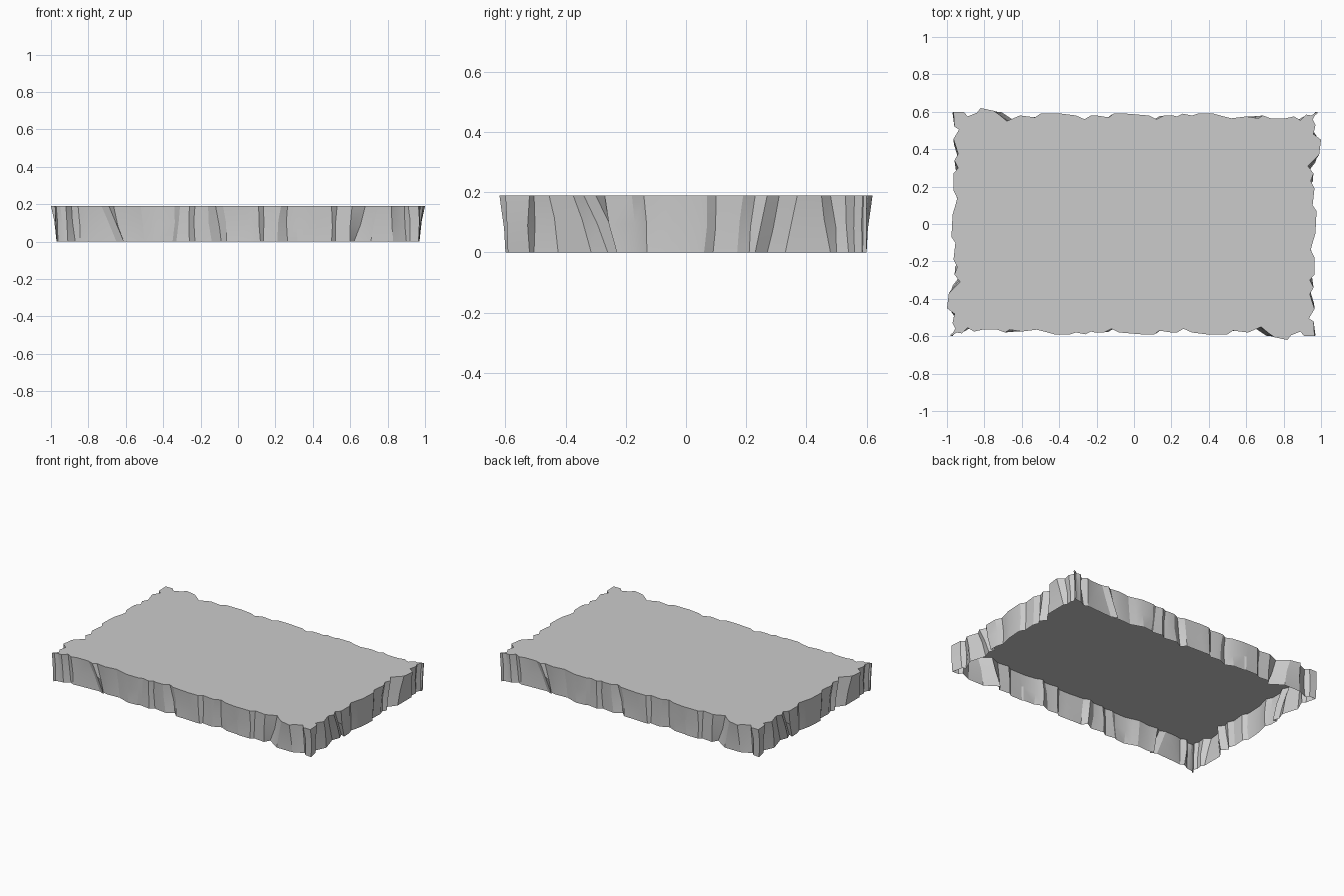
import bpy
import bmesh
import math
import random
from mathutils import Vector

default_cube = bpy.data.objects.get("Cube")
if default_cube:
    bpy.data.objects.remove(default_cube, do_unlink=True)

HEIGHT = 0.19
rng = random.Random(4)

# Rim points in hundredths: x, y, and how far the crack leans sideways at the foot
FRONT_RIM = [
    (-98, -59, 1), (-95, -58, 1), (-92, -58.5, 1), (-89, -55.5, 2), (-85.5, -57.5, 1),
    (-81, -56.5, 2), (-73, -56.5, 8), (-69, -58, 8), (-66.5, -56.5, 4), (-60, -57.5, 1),
    (-52, -56.5, 2), (-48, -57.5, 2), (-42.5, -59, 1), (-34, -59, -1), (-31, -58, -2),
    (-26, -59, 0), (-23, -57.5, 0), (-21, -58, 2), (-16, -58, 2), (-12, -56, 3),
    (-8, -58, 2), (4, -59, 3), (8, -59, 2), (11, -59, 1), (13.5, -57, 0),
    (20, -58, -2), (23, -58, -2), (26.5, -56, 0), (31, -58, 1), (39, -59, 1),
    (43, -59, -2), (50, -59, 0), (53, -57, -1), (61, -58, -1), (68, -55, -6),
    (71.5, -58, -5), (75, -60.5, -4), (82, -62, 1), (84, -59.5, 2), (89, -57.5, 1),
    (91, -60, 1), (96.5, -60, 0),
]
RIGHT_RIM = [
    (96, -52, 0), (93.5, -50.5, 0), (96.5, -45.5, 3), (94, -37.5, 6), (96, -34, 8),
    (94, -30, 8), (96.5, -27, 4), (96.5, -18, 1), (94.5, -14, 1), (95.5, -10, 1),
    (97, -5, 0), (97.5, 5, -1), (97.5, 7, -1), (95.5, 10, -1), (96.5, 19, -2),
    (94.5, 23, -2), (96, 27, -4), (93, 31, -4), (99, 37, -4), (100, 45, 3),
    (96, 48, 2), (97, 53, 1), (95.5, 56, 0), (98, 60, 0),
]


def cliff_column(point, along, inward):
    """Top, middle and foot positions of one crack or ridge line."""
    x, y, lean = (value / 100 for value in point)
    top = Vector((x, y, HEIGHT))
    foot = top + along * lean + inward * rng.uniform(0, 0.012)
    foot.x = max(-0.97, min(0.97, foot.x))
    foot.y = max(-0.6, min(0.6, foot.y))
    foot.z = 0
    middle = top.lerp(foot, rng.uniform(0.4, 0.6))
    middle += along * rng.uniform(-0.007, 0.007) + inward * rng.uniform(0, 0.006)
    return [top, middle, foot]


x_axis, y_axis = Vector((1, 0, 0)), Vector((0, 1, 0))
half = [cliff_column(p, x_axis, y_axis) for p in FRONT_RIM]
half += [cliff_column(p, y_axis, -x_axis) for p in RIGHT_RIM]

# The other two sides are the same cliff turned half way round
turned = [[Vector((-v.x, -v.y, v.z)) for v in column] for column in half]

# Flat top and faceted walls, open underneath
bm = bmesh.new()
columns = [[bm.verts.new(v) for v in column] for column in half + turned]
bm.faces.new([column[0] for column in columns])
for i, column in enumerate(columns):
    after = columns[(i + 1) % len(columns)]
    for row in range(2):
        bm.faces.new((column[row + 1], after[row + 1], after[row], column[row]))

mesh = bpy.data.meshes.new("rock_slab")
bm.to_mesh(mesh)
bm.free()
slab = bpy.data.objects.new("rock_slab", mesh)
bpy.context.collection.objects.link(slab)

# Plain stone colour
stone = bpy.data.materials.new("grey_stone")
stone.use_nodes = True
colour = (0.6, 0.6, 0.6, 1)
stone.diffuse_color = colour
stone.node_tree.nodes["Principled BSDF"].inputs["Base Color"].default_value = colour
mesh.materials.append(stone)

# Soft facets with crisp cracks
bpy.ops.object.select_all(action="DESELECT")
slab.select_set(True)
bpy.context.view_layer.objects.active = slab
bpy.ops.object.shade_smooth_by_angle(angle=math.radians(20))
